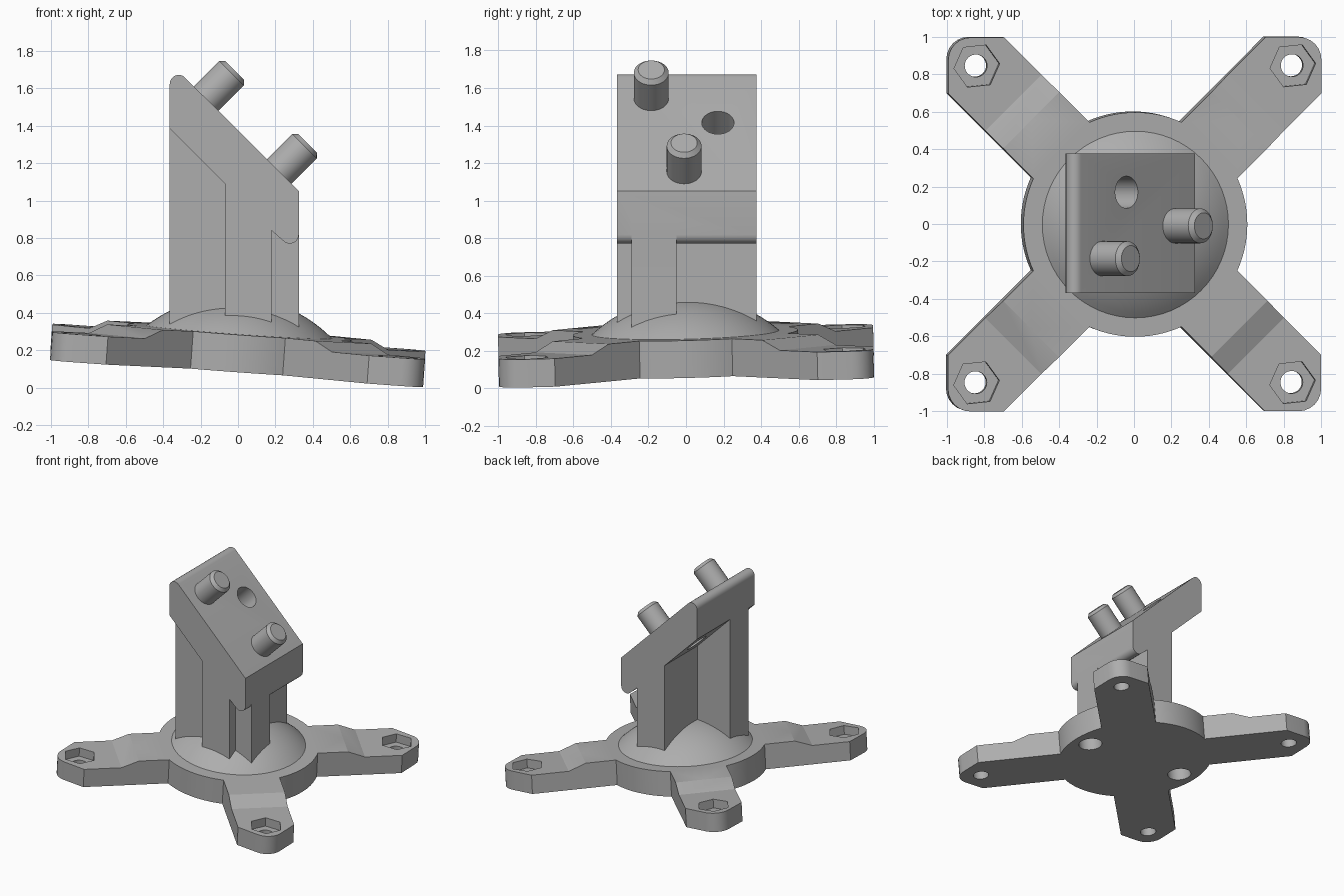
import bpy, bmesh, math
from mathutils import Matrix, Vector

if "Cube" in bpy.data.objects:
    bpy.data.objects.remove(bpy.data.objects["Cube"])

gray = bpy.data.materials.new("plain_gray")
gray.diffuse_color = (0.42, 0.42, 0.42, 1)
gray.use_nodes = True
gray.node_tree.nodes["Principled BSDF"].inputs["Base Color"].default_value = gray.diffuse_color


def finish(name, bm):
    bmesh.ops.recalc_face_normals(bm, faces=bm.faces)
    mesh = bpy.data.meshes.new(name)
    bm.to_mesh(mesh)
    bm.free()
    mesh.materials.append(gray)
    ob = bpy.data.objects.new(name, mesh)
    bpy.context.collection.objects.link(ob)
    return ob


def prism(name, points, low, high, matrix=Matrix()):
    """Extrude a 2D outline from low to high along local z."""
    bm = bmesh.new()
    face = bm.faces.new([bm.verts.new((x, y, low)) for x, y in points])
    out = bmesh.ops.extrude_face_region(bm, geom=[face])
    top = [v for v in out["geom"] if isinstance(v, bmesh.types.BMVert)]
    bmesh.ops.translate(bm, verts=top, vec=(0, 0, high - low))
    bmesh.ops.transform(bm, matrix=matrix, verts=bm.verts)
    return finish(name, bm)


def lathe(name, profile, matrix=Matrix(), steps=48):
    """Closed solid of revolution from (radius, z) points off the axis."""
    bm = bmesh.new()
    rings = [[bm.verts.new((r * math.cos(a), r * math.sin(a), z))
              for a in (2 * math.pi * i / steps for i in range(steps))] for r, z in profile]
    for low, up in zip(rings, rings[1:]):
        for i in range(steps):
            j = (i + 1) % steps
            bm.faces.new((low[i], low[j], up[j], up[i]))
    bm.faces.new(rings[0])
    bm.faces.new(rings[-1])
    bmesh.ops.transform(bm, matrix=matrix, verts=bm.verts)
    return finish(name, bm)


def combine(target, tool, operation):
    tool.hide_render = True
    mod = target.modifiers.new(operation.lower(), 'BOOLEAN')
    mod.operation, mod.object, mod.solver = operation, tool, 'EXACT'
    bpy.context.view_layer.objects.active = target
    bpy.ops.object.modifier_apply(modifier=mod.name)
    bpy.data.objects.remove(tool, do_unlink=True)


def arc(cx, cy, r, start, end, n):
    return [(cx + r * math.cos(math.radians(start + (end - start) * i / n)),
             cy + r * math.sin(math.radians(start + (end - start) * i / n))) for i in range(n + 1)]


def rect(x0, x1, y0, y1):
    return [(x0, y0), (x1, y0), (x1, y1), (x0, y1)]


# Base plate: round hub with four diagonal arms
quarter = arc(0, 0, 0.6, -24.3, 24.3, 14) + [(1, 0.7)] + arc(0.88, 0.88, 0.12, 0, 90, 6) + [(0.7, 1)]
outline = []
for k in range(4):
    c, s = round(math.cos(k * math.pi / 2)), round(math.sin(k * math.pi / 2))
    outline += [(c * x - s * y, s * x + c * y) for x, y in quarter]
base = prism("base", outline, 0, 0.2)

# Thinner arm ends, nut pockets and screw holes
step = [(0.66, 0.25), (0.79, 0.2), (0.92, 0.15), (1.6, 0.15), (1.6, 0.25)]
upright = Matrix.Rotation(math.pi / 2, 4, 'X')
for k in range(4):
    turn = Matrix.Rotation(math.radians(45 + 90 * k), 4, 'Z')
    combine(base, prism("arm_step", step, -0.45, 0.45, turn @ upright), 'DIFFERENCE')
for x in (-0.847, 0.847):
    for y in (-0.847, 0.847):
        place = Matrix.Translation((x, y, 0))
        combine(base, prism("nut_pocket", arc(0, 0, 0.123, 6, 306, 5), 0.08, 0.3, place), 'DIFFERENCE')
        combine(base, lathe("screw_hole", [(0.06, -0.1), (0.06, 0.3)], place, 32), 'DIFFERENCE')

# Dome cap on the hub
R, H = 0.75, 0.19
cap = [(0.499, 0.1)]
cap += [(R * math.sin(a), 0.2 + H - R + R * math.cos(a))
        for a in (math.acos(1 - H / R) * (1 - i / 14.2) for i in range(15))]
combine(base, lathe("dome", cap, steps=64), 'UNION')

# Blind round pockets under the hub
for x in (-0.45, 0.45):
    combine(base, lathe("under_pocket", [(0.09, -0.1), (0.09, 0.1)],
                        Matrix.Translation((x, 0, 0)), 32), 'DIFFERENCE')

# Lean the base slightly to the right and front
normal = Vector((0.0725, -0.025, 1)).normalized()
lean = Vector((0, 0, 1)).rotation_difference(normal).to_matrix().to_4x4()
base.data.transform(Matrix.Translation((-0.007, 0.002, 0.0975)) @ lean)

# Head: side profile with a sloped face, rounded peak and rounded lip
Y0, Y1 = -0.368, 0.376
head_profile = ([(-0.07, 1.09), (0.18, 0.84)] + arc(0.277, 0.818, 0.048, 225, 360, 8)
                + [(0.325, 1.05)] + arc(-0.317, 1.624, 0.048, 45, 180, 8) + [(-0.365, 1.385)])
tower = prism("tower", head_profile, -Y1, -Y0, upright)

# Post: cross-shaped section, trimmed to stay under the sloped face
cross_rib = prism("cross_rib", [(-0.07, 0.22), (0.18, 0.22), (0.18, 1.0), (-0.07, 1.25)], -Y1, -Y0, upright)
long_rib = prism("long_rib", [(-0.365, 0.22), (0.325, 0.22), (0.325, 0.9), (-0.365, 1.5)], 0.05, 0.29, upright)
combine(tower, cross_rib, 'UNION')
combine(tower, long_rib, 'UNION')

# Pin hole through the head, and two chamfered pins, square to the slope
tilt = Matrix.Rotation(math.pi / 4, 4, 'Y')


def on_slope(x, y):
    return Matrix.Translation((x, y, 1.375 - x)) @ tilt


combine(tower, lathe("pin_hole", [(0.086, -0.4), (0.086, 0.2)], on_slope(-0.04, 0.17), 32), 'DIFFERENCE')
pins = []
for name, x, y in (("upper_pin", -0.17, -0.185), ("lower_pin", 0.22, -0.01)):
    pins.append(lathe(name, [(0.093, -0.05), (0.093, 0.192), (0.07, 0.215)], on_slope(x, y), 40))

# Smooth the round surfaces, keep the edges sharp
for ob in [base, tower] + pins:
    bpy.ops.object.select_all(action='DESELECT')
    ob.select_set(True)
    bpy.context.view_layer.objects.active = ob
    bpy.ops.object.shade_smooth_by_angle(angle=math.radians(20))
